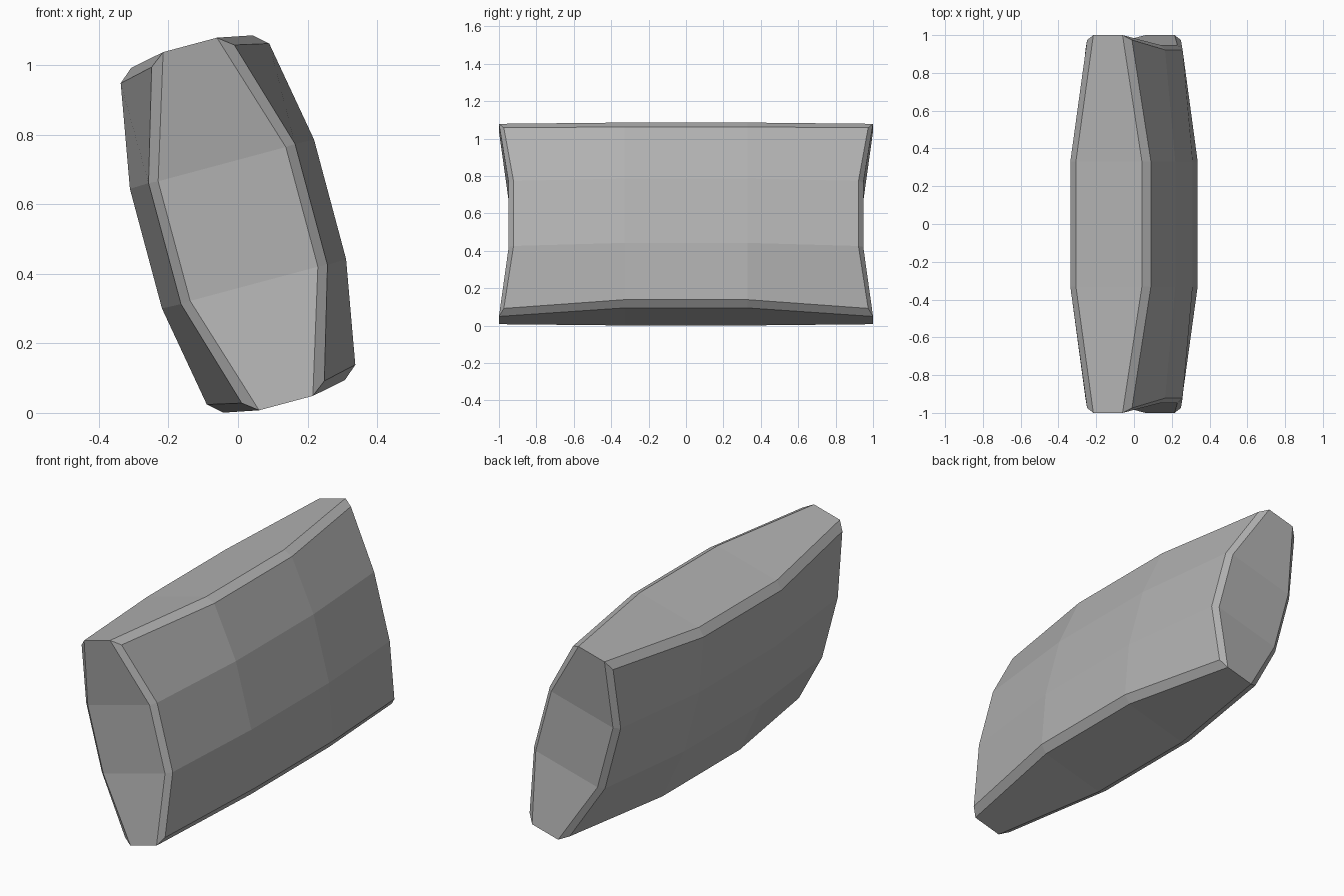
import bpy, bmesh, math

if "Cube" in bpy.data.objects:
    bpy.data.objects.remove(bpy.data.objects["Cube"])

# Mirrored quarter values, indexed by (y on end column, w on end row):
# each entry is (thickness, length, height)
SIDE = {(0, 0): (0.274, 0.33, 0.178), (0, 1): (0.221, 0.33, 0.478),
        (1, 0): (0.218, 0.922, 0.180), (1, 1): (0.123, 0.974, 0.500)}
RIM = {(0, 1): (0.181, 0.33, 0.513), (1, 0): (0.190, 0.948, 0.178),
       (1, 1): (0.080, 1.0, 0.533)}

# Perimeter of a 4 x 4 grid, in order
LOOP = ([(i, 0) for i in range(3)] + [(3, j) for j in range(3)]
        + [(i, 3) for i in range(3, 0, -1)] + [(0, j) for j in range(3, 0, -1)])

bm = bmesh.new()


def grid_vert(table, side, i, j):
    u, v, w = table[(int(i in (0, 3)), int(j in (0, 3)))]
    return bm.verts.new((side * u, v if i > 1 else -v, w if j > 1 else -w))


def bridge(a, b):
    for k in range(12):
        n = (k + 1) % 12
        bm.faces.new((a[k], a[n], b[n], b[k]))


rims = []
for side in (-1, 1):
    # Bulged broad face
    g = {(i, j): grid_vert(SIDE, side, i, j) for i in range(4) for j in range(4)}
    for i in range(3):
        for j in range(3):
            bm.faces.new((g[i, j], g[i + 1, j], g[i + 1, j + 1], g[i, j + 1]))
    # Chamfer around the broad face
    rim = [grid_vert(RIM, side, i, j) for i, j in LOOP]
    bridge([g[p] for p in LOOP], rim)
    rims.append(rim)

# Hollowed edge band joining both sides
bridge(*rims)
bmesh.ops.recalc_face_normals(bm, faces=bm.faces)

mesh = bpy.data.meshes.new("bolster_block")
bm.to_mesh(mesh)
bm.free()
block = bpy.data.objects.new("bolster_block", mesh)
bpy.context.collection.objects.link(block)

# Dark grey surface
grey = bpy.data.materials.new("dark_grey")
grey.diffuse_color = (0.44, 0.44, 0.44, 1)
grey.use_nodes = True
grey.node_tree.nodes["Principled BSDF"].inputs["Base Color"].default_value = grey.diffuse_color
mesh.materials.append(grey)

# Lean the block
block.location.z = 0.543
block.rotation_euler.y = math.radians(-15)
